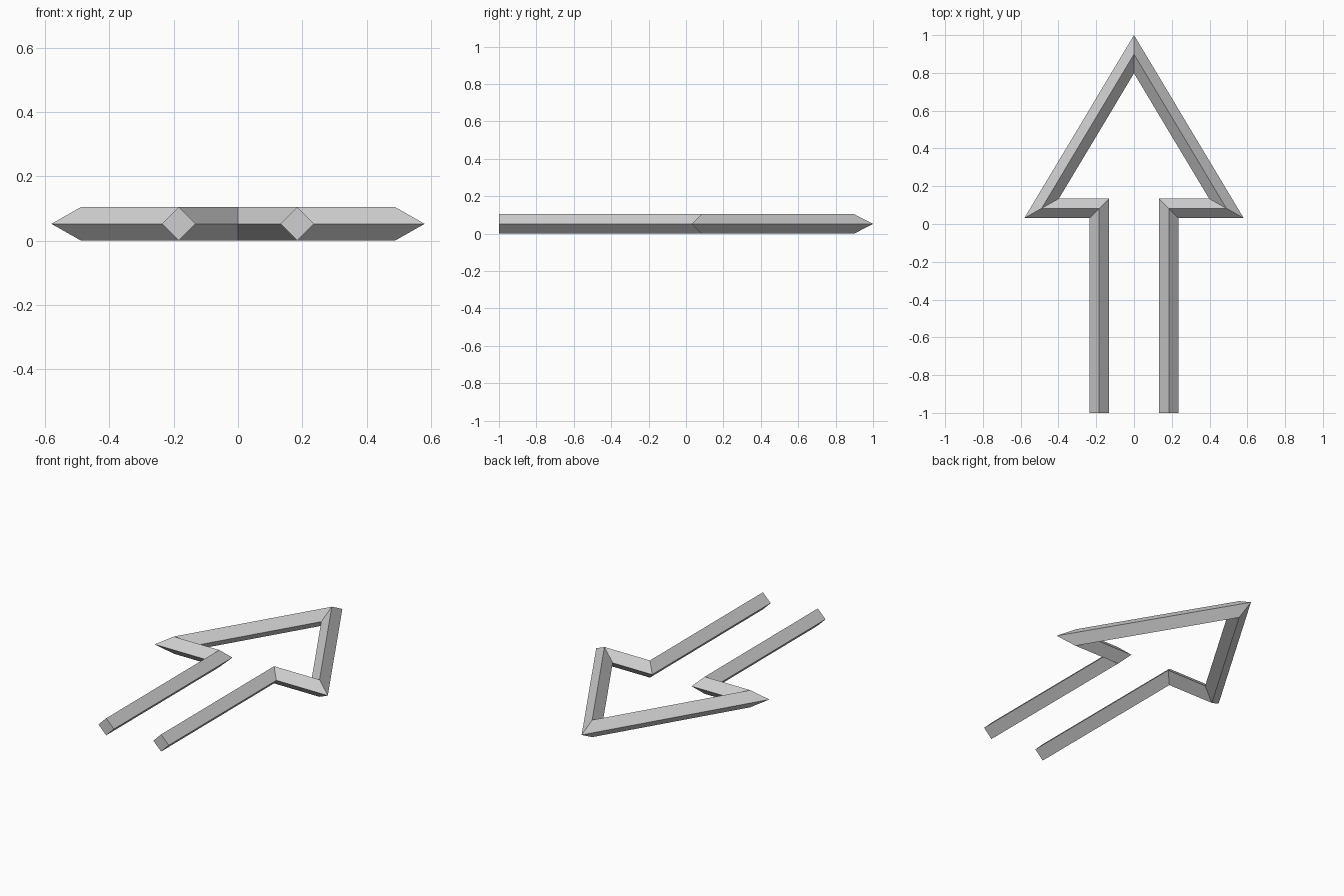
import bpy, bmesh
from mathutils import Vector

if "Cube" in bpy.data.objects:
    bpy.data.objects.remove(bpy.data.objects["Cube"])

R = 0.052  # half-diagonal of the diamond bar

grey = bpy.data.materials.new("light_grey")
grey.diffuse_color = (0.62, 0.62, 0.62, 1)
grey.use_nodes = True
grey.node_tree.nodes["Principled BSDF"].inputs["Base Color"].default_value = grey.diffuse_color

# Centre line of the open arrow: left half, tip, mirrored right half
left = [(-0.184, -1.0), (-0.184, 0.083), (-0.489, 0.083)]
path = [Vector(p) for p in left + [(0, 0.899)] + [(-x, y) for x, y in reversed(left)]]


def side(a, b):
    """Unit normal to the left of segment a-b."""
    d = (b - a).normalized()
    return Vector((-d.y, d.x))


# Diamond section swept along the path with mitred corners
bm = bmesh.new()
rings = []
for i, p in enumerate(path):
    n0 = side(path[max(i - 1, 0)], path[max(i, 1)])
    last = len(path) - 1
    n1 = side(path[min(i, last - 1)], path[min(i + 1, last)])
    m = (n0 + n1) * (R / (1 + n0.dot(n1)))
    rings.append([bm.verts.new((p.x + m.x * s, p.y + m.y * s, R + R * h))
                  for s, h in ((1, 0), (0, 1), (-1, 0), (0, -1))])

for a, b in zip(rings, rings[1:]):
    for k in range(4):
        j = (k + 1) % 4
        bm.faces.new((a[k], a[j], b[j], b[k]))

# Flat ends of the two shafts
bm.faces.new(rings[0])
bm.faces.new(rings[-1])
bmesh.ops.recalc_face_normals(bm, faces=bm.faces)

mesh = bpy.data.meshes.new("arrow_outline")
bm.to_mesh(mesh)
bm.free()
mesh.materials.append(grey)
bpy.context.collection.objects.link(bpy.data.objects.new("arrow_outline", mesh))
